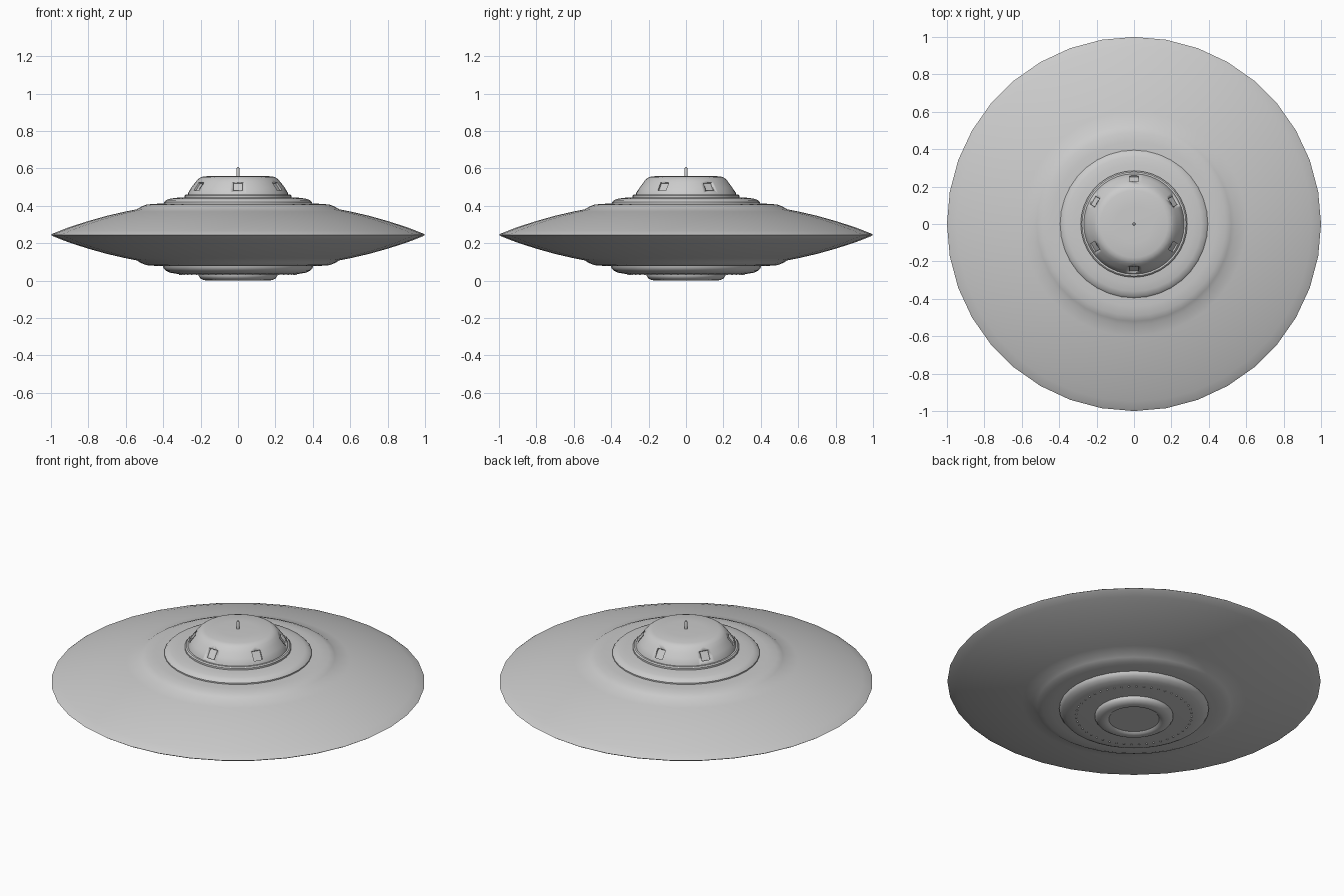
import bpy, bmesh, math
from mathutils import Matrix, Vector

if "Cube" in bpy.data.objects:
    bpy.data.objects.remove(bpy.data.objects["Cube"], do_unlink=True)

grey = bpy.data.materials.new("hull_grey")
grey.use_nodes = True
colour = (0.6, 0.6, 0.6, 1)
grey.diffuse_color = colour
grey.node_tree.nodes["Principled BSDF"].inputs["Base Color"].default_value = colour

SEGMENTS = 36


def finish(name, bm, angle=35):
    bmesh.ops.remove_doubles(bm, verts=bm.verts, dist=1e-5)
    bmesh.ops.recalc_face_normals(bm, faces=bm.faces)
    mesh = bpy.data.meshes.new(name)
    bm.to_mesh(mesh)
    bm.free()
    mesh.materials.append(grey)
    obj = bpy.data.objects.new(name, mesh)
    bpy.context.collection.objects.link(obj)
    bpy.ops.object.select_all(action="DESELECT")
    obj.select_set(True)
    bpy.context.view_layer.objects.active = obj
    bpy.ops.object.shade_smooth_by_angle(angle=math.radians(angle))
    return obj


def lathe(name, profile, angle=35):
    """Spin a closed (radius, height) profile that starts and ends on the axis."""
    bm = bmesh.new()
    verts = [bm.verts.new((0, r, z)) for r, z in profile]
    edges = [bm.edges.new(pair) for pair in zip(verts, verts[1:])]
    bmesh.ops.spin(bm, geom=verts + edges, cent=(0, 0, 0), axis=(0, 0, 1),
                   angle=math.tau, steps=SEGMENTS, use_merge=True)
    return finish(name, bm, angle)


# Saucer hull, the same curve above and below the rim
MID = 0.245
rise = [(0.99, 0.007), (0.95, 0.023), (0.9, 0.042), (0.8, 0.074), (0.7, 0.102),
        (0.6, 0.125), (0.54, 0.137), (0.52, 0.15), (0.49, 0.162), (0.44, 0.166), (0.39, 0.168)]
upper = [(r, MID + h) for r, h in rise]
lower = [(r, MID - h) for r, h in rise]
lathe("saucer_hull", [(0, 0.413)] + upper[::-1] + [(1, MID)] + lower + [(0, 0.077)])

# Stepped collar under the cabin
lathe("upper_collar", [(0, 0.40), (0.395, 0.40), (0.395, 0.42), (0.385, 0.431),
                       (0.36, 0.439), (0.32, 0.444), (0.285, 0.446), (0.285, 0.456),
                       (0.278, 0.462), (0.26, 0.462), (0, 0.462)])

# Cabin dome with six recessed windows
dome = lathe("cabin_dome", [(0, 0.45), (0.27, 0.45), (0.268, 0.467), (0.25, 0.497),
                            (0.229, 0.525), (0.212, 0.544), (0.198, 0.553), (0.18, 0.558),
                            (0.1, 0.56), (0, 0.561)])
bm = bmesh.new()
for i in range(6):
    place = (Matrix.Rotation(math.radians(30 + 60 * i), 4, "Z")
             @ Matrix.Translation((0.247, 0, 0.506))
             @ Matrix.Rotation(math.radians(-36), 4, "Y"))
    bmesh.ops.create_cube(bm, size=1, matrix=place @ Matrix.Diagonal((0.03, 0.05, 0.053, 1)))
cutter = finish("window_cutter", bm)
cutter.hide_render = True
cutter.hide_viewport = True
cut = dome.modifiers.new("windows", "BOOLEAN")
cut.operation = "DIFFERENCE"
cut.solver = "EXACT"
cut.object = cutter

# Roof antenna
lathe("antenna", [(0, 0.55), (0.009, 0.55), (0.009, 0.593), (0.006, 0.604), (0, 0.608)])

# Stepped underside with a shallow dished base
lathe("lower_collar", [(0, 0.09), (0.402, 0.09), (0.4, 0.07), (0.388, 0.055), (0.365, 0.043),
                       (0.33, 0.037), (0.3, 0.034), (0, 0.032)])
lathe("base_ring", [(0, 0.05), (0.21, 0.05), (0.21, 0.026), (0.202, 0.013), (0.185, 0.004),
                    (0.165, 0), (0.145, 0.003), (0.135, 0.012), (0, 0.012)])

# Ring of small studs on the underside
bm = bmesh.new()
STUDS = 48
for i in range(STUDS):
    spot = Matrix.Rotation(math.tau * i / STUDS, 4, "Z") @ Vector((0.31, 0, 0.035))
    bmesh.ops.create_icosphere(bm, subdivisions=1, radius=0.006, matrix=Matrix.Translation(spot))
finish("underside_studs", bm, 60)
